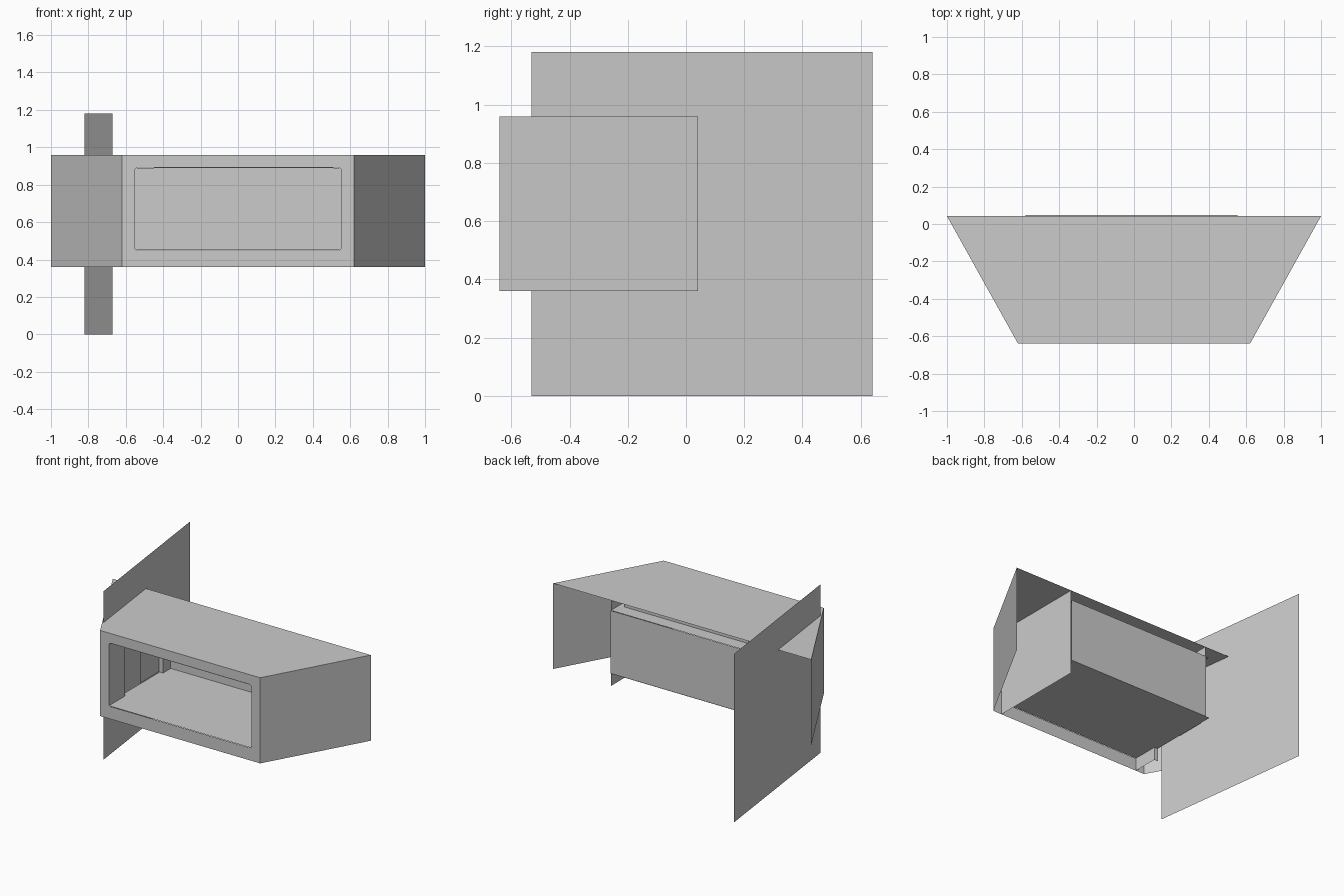
import bpy, bmesh, math
from mathutils import Vector

if "Cube" in bpy.data.objects:
    bpy.data.objects.remove(bpy.data.objects["Cube"])


def sheet(name, faces):
    """Thin surface made from a few polygons."""
    bm = bmesh.new()
    for f in faces:
        bm.faces.new([bm.verts.new(p) for p in f])
    bmesh.ops.remove_doubles(bm, verts=bm.verts, dist=1e-4)
    me = bpy.data.meshes.new(name)
    bm.to_mesh(me)
    bm.free()
    ob = bpy.data.objects.new(name, me)
    bpy.context.collection.objects.link(ob)
    return ob


def wall(name, a, b, z0, z1):
    """Vertical sheet between two plan points."""
    return sheet(name, [[(*a, z0), (*b, z0), (*b, z1), (*a, z1)]])


def flat(name, x0, x1, y0, y1, z):
    return sheet(name, [[(x0, y0, z), (x1, y0, z), (x1, y1, z), (x0, y1, z)]])


Z0, Z1 = 0.36, 0.96        # hood height range
YF, YB = -0.64, 0.042      # hood depth range
FLOOR, CEIL = 0.45, 0.89   # window and inner box heights

# Outer hood: roof and two slanted sides
sheet("hood_roof", [[(-0.62, YF, Z1), (0.62, YF, Z1), (1, YB, Z1), (-1, YB, Z1)]])
for s, side in ((-1, "left"), (1, "right")):
    wall(f"hood_{side}_side", (s * 0.62, YF), (s, YB), Z0, Z1)

# Front frame with a rounded window
curve = bpy.data.curves.new("front_frame", "CURVE")
curve.dimensions = "2D"
curve.fill_mode = "FRONT"
zc, hw, hh, r = (FLOOR + CEIL) / 2, 0.553, 0.222, 0.018
window = []
for cx, cz, start in ((1, 1, 0), (-1, 1, 90), (-1, -1, 180), (1, -1, 270)):
    for i in range(5):
        a = math.radians(start + i * 22.5)
        window.append((cx * (hw - r) + r * math.cos(a), zc + cz * (hh - r) + r * math.sin(a)))
outline = [(-0.62, Z0), (0.62, Z0), (0.62, Z1), (-0.62, Z1)]
for pts in (outline, window):
    sp = curve.splines.new("POLY")
    sp.points.add(len(pts) - 1)
    for p, (x, z) in zip(sp.points, pts):
        p.co = (x, z, 0, 1)
    sp.use_cyclic_u = True
frame = bpy.data.objects.new("front_frame", curve)
bpy.context.collection.objects.link(frame)
frame.rotation_euler = (math.pi / 2, 0, 0)
frame.location = (0, YF, 0)
bpy.context.view_layer.objects.active = frame
frame.select_set(True)
bpy.ops.object.convert(target="MESH")

# Inner display box
flat("box_floor", -0.58, 0.553, YF, 0.048, FLOOR)
flat("box_ceiling", -0.58, 0.553, YF, YB, CEIL)
wall("box_back", (-0.553, 0.045), (0.553, 0.045), FLOOR, CEIL)
wall("box_right_wall", (0.553, YF), (0.553, YB), Z0, Z1)

# Left wall with a side opening and its jambs
wall("left_wall_front", (-0.553, YF), (-0.553, -0.46), Z0, Z1)
wall("left_jamb_front", (-0.553, -0.46), (-0.585, -0.46), Z0, Z1)
wall("left_wall_rear", (-0.553, -0.04), (-0.553, YB), FLOOR, Z1)
wall("left_jamb_rear", (-0.553, -0.04), (-0.585, -0.04), FLOOR, Z1)
wall("left_door", (-0.585, -0.25), (-0.585, -0.04), FLOOR, CEIL)

# Light strip on top of the inner box
bm = bmesh.new()
bmesh.ops.create_cube(bm, size=1)
me = bpy.data.meshes.new("light_strip")
for v in bm.verts:
    v.co = Vector((v.co.x * 0.96 + 0.03, v.co.y * 0.03 - 0.065, v.co.z * 0.025 + CEIL + 0.0125))
bm.to_mesh(me)
bm.free()
bpy.context.collection.objects.link(bpy.data.objects.new("light_strip", me))

# Large upright partition, slightly turned
wall("side_partition", (-0.67, -0.53), (-0.82, 0.64), 0.0, 1.18)
